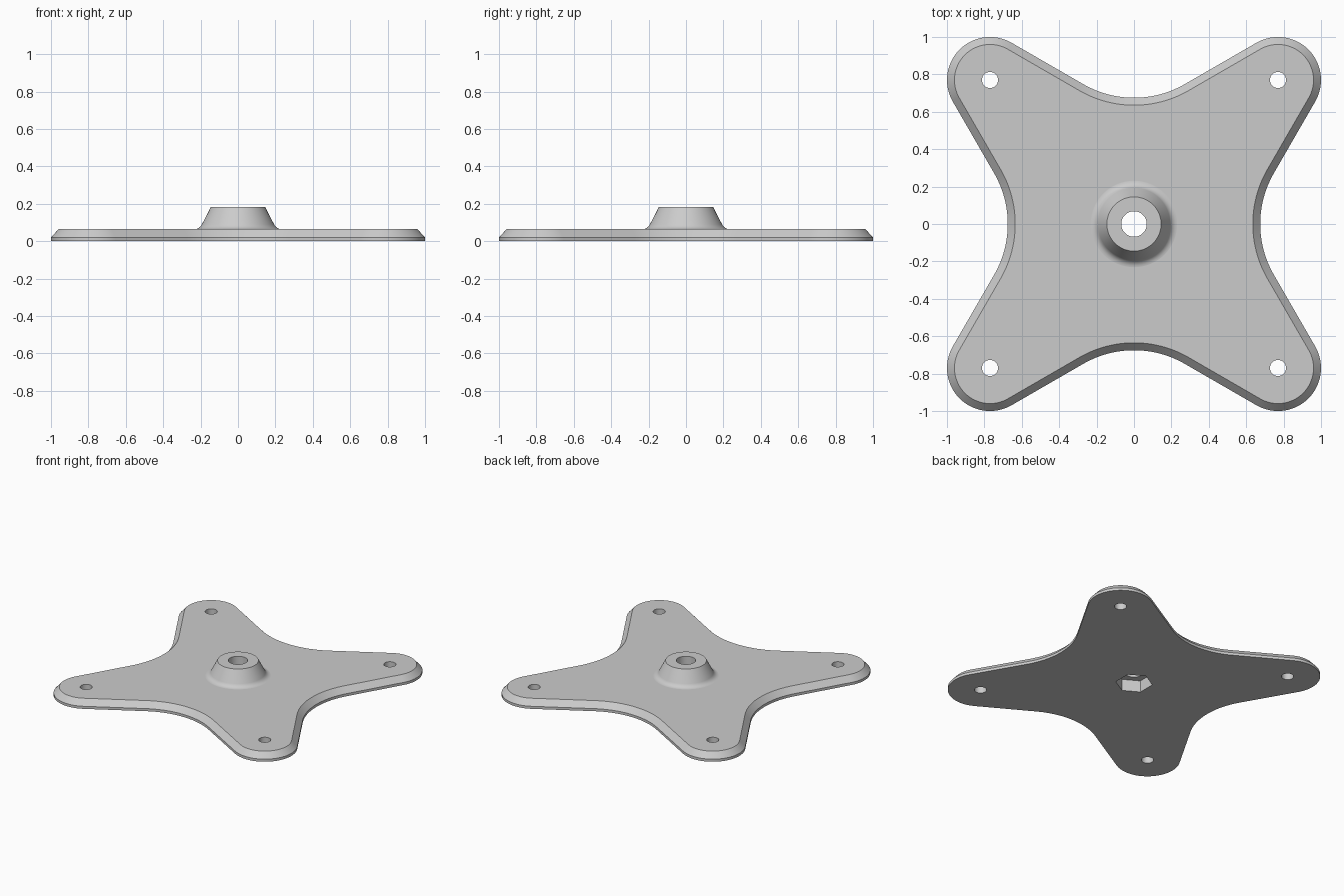
import bpy, bmesh
from math import sin, cos, tan, pi, radians, sqrt

if "Cube" in bpy.data.objects:
    bpy.data.objects.remove(bpy.data.objects["Cube"])

ARM, TIP_R = 0.77, 0.23        # hole position and rounded tip radius
WAIST = 0.675                  # half width between two arms
LIP_Z, TOP_Z, BOSS_Z = 0.02, 0.064, 0.183
BEVEL = 0.04
SLOPE = radians(30)

grey = bpy.data.materials.new("plain grey")
grey.use_nodes = True
grey.diffuse_color = (0.6, 0.6, 0.6, 1)
grey.node_tree.nodes["Principled BSDF"].inputs["Base Color"].default_value = (0.6, 0.6, 0.6, 1)


def loft(name, rings):
    """Closed solid through equal-length rings of points, capped at both ends."""
    bm = bmesh.new()
    loops = [[bm.verts.new(p) for p in ring] for ring in rings]
    for low, high in zip(loops, loops[1:]):
        for i in range(len(low)):
            j = (i + 1) % len(low)
            bm.faces.new((low[i], low[j], high[j], high[i]))
    bm.faces.new(loops[0][::-1])
    bm.faces.new(loops[-1])
    bmesh.ops.recalc_face_normals(bm, faces=bm.faces)
    mesh = bpy.data.meshes.new(name)
    bm.to_mesh(mesh)
    bm.free()
    mesh.materials.append(grey)
    obj = bpy.data.objects.new(name, mesh)
    bpy.context.collection.objects.link(obj)
    return obj


def circle(r, z, x=0, y=0, n=64, turn=0):
    return [(x + r * cos(turn + 2 * pi * i / n), y + r * sin(turn + 2 * pi * i / n), z)
            for i in range(n)]


def outline(inset, z):
    """Four-armed outline: round tips joined to hollow waists by tangent lines."""
    line_at_centre = ARM + TIP_R / cos(SLOPE) - ARM * tan(SLOPE)
    waist_r = (WAIST - line_at_centre) / (1 / cos(SLOPE) - 1) + inset
    centre_y = WAIST - inset + waist_r
    tip_r = TIP_R - inset
    quarter = []
    for i in range(25):        # rounded tip
        a = -SLOPE + (pi / 2 + 2 * SLOPE) * i / 24
        quarter.append((ARM + tip_r * cos(a), ARM + tip_r * sin(a)))
    for i in range(25):        # hollow waist
        a = SLOPE - 2 * SLOPE * i / 24
        quarter.append((waist_r * sin(a), centre_y - waist_r * cos(a)))
    ring = []
    for k in range(4):
        c, s = round(cos(k * pi / 2)), round(sin(k * pi / 2))
        ring += [(x * c - y * s, x * s + y * c, z) for x, y in quarter]
    return ring


# Base plate with a vertical lip and a bevelled top edge
plate = loft("mounting_plate", [outline(0, 0), outline(0, LIP_Z), outline(BEVEL, TOP_Z)])

# Central boss: fillet at the foot, then a straight cone
foot, corner, neck = (0.237, TOP_Z - 0.0003), (0.207, TOP_Z), (0.193, 0.09)
rings = [circle(foot[0], TOP_Z / 2)]
for i in range(9):
    t = i / 8
    r, z = [(1 - t) ** 2 * a + 2 * t * (1 - t) * b + t * t * c
            for a, b, c in zip(foot, corner, neck)]
    rings.append(circle(r, z))
rings.append(circle(0.145, BOSS_Z))
boss = loft("centre_boss", rings)

# Cutters: centre bore, hexagonal nut pocket below, four screw holes
cutters = [
    loft("bore_cutter", [circle(0.068, -0.1), circle(0.068, 0.3)]),
    loft("nut_pocket_cutter", [circle(0.131, z, n=6, turn=pi / 6) for z in (-0.1, 0.09)]),
]
for sx in (-1, 1):
    for sy in (-1, 1):
        cutters.append(loft("screw_hole_cutter",
                            [circle(0.043, z, sx * ARM, sy * ARM, 32) for z in (-0.1, 0.2)]))

bpy.ops.object.select_all(action='DESELECT')
bpy.context.view_layer.objects.active = plate
plate.select_set(True)
for tool, operation in [(boss, 'UNION')] + [(c, 'DIFFERENCE') for c in cutters]:
    mod = plate.modifiers.new(tool.name, 'BOOLEAN')
    mod.operation, mod.object, mod.solver = operation, tool, 'EXACT'
    bpy.ops.object.modifier_apply(modifier=mod.name)
    bpy.data.objects.remove(tool)

# Smooth curves, crisp edges, flat top
bpy.ops.object.shade_smooth_by_angle(angle=radians(30))
weighted = plate.modifiers.new("even_normals", 'WEIGHTED_NORMAL')
weighted.keep_sharp = True
